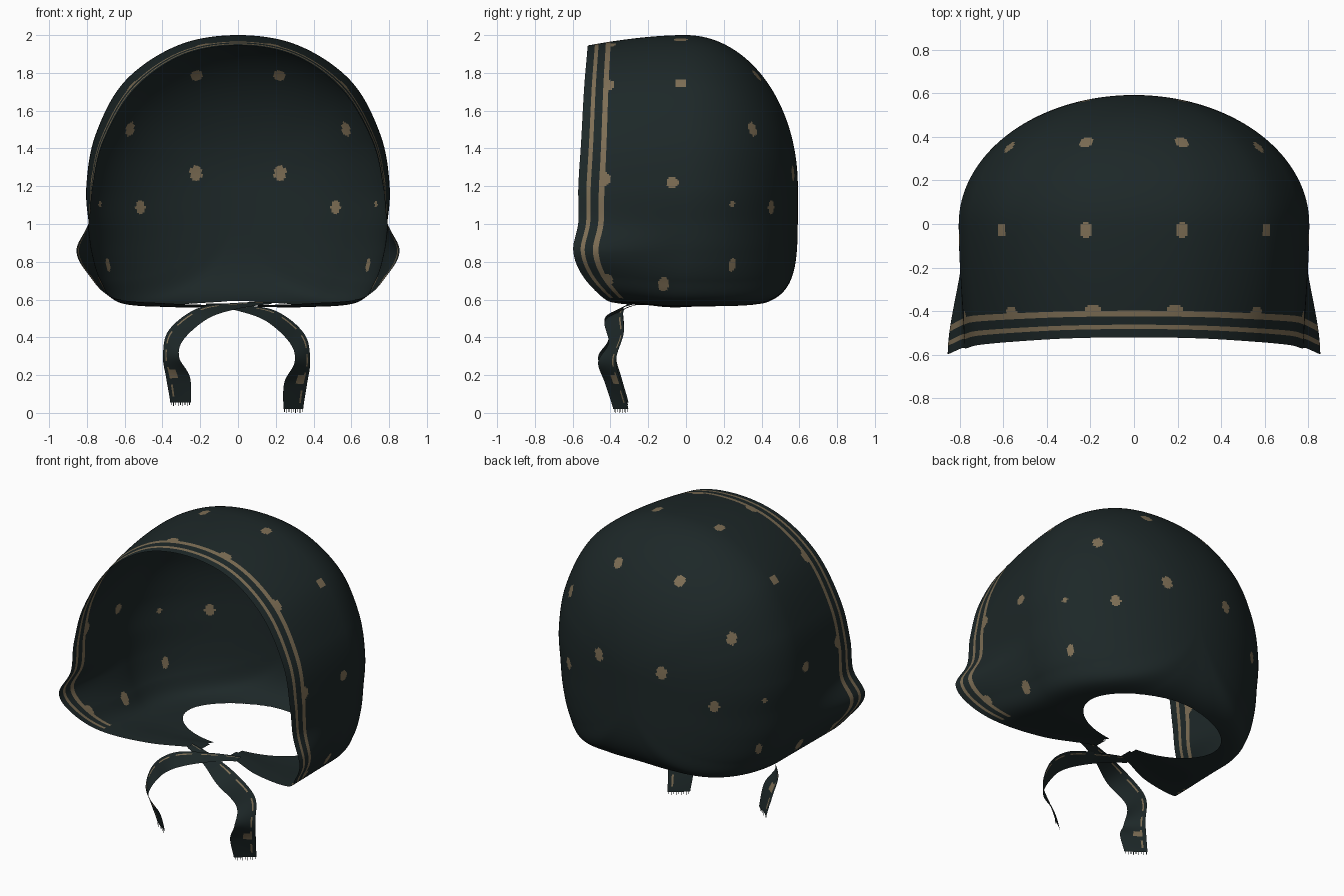
import bpy, bmesh, math
from mathutils import Vector

if "Cube" in bpy.data.objects:
    bpy.data.objects.remove(bpy.data.objects["Cube"])


def material(name, rgb):
    m = bpy.data.materials.new(name)
    m.diffuse_color = (*rgb, 1)
    m.use_nodes = True
    m.node_tree.nodes["Principled BSDF"].inputs["Base Color"].default_value = m.diffuse_color
    return m


CLOTH = material("dark_teal_cloth", (0.0122, 0.0205, 0.021))
TAN = material("tan_print", (0.205, 0.155, 0.09))


def spline(pts, t):
    """Catmull-Rom through control points, t in 0..1."""
    f = t * (len(pts) - 3)
    i = min(int(f), len(pts) - 4)
    f -= i
    a, b, c, d = (Vector(p) for p in pts[i:i + 4])
    return 0.5 * (2 * b + (c - a) * f + (2 * a - 5 * b + 4 * c - d) * f ** 2
                  + (3 * b - a - 3 * c + d) * f ** 3)


def reflected(pts):
    """Pad a half curve with mirrored neighbours so it is smooth at x = 0."""
    flip = lambda p: (-p[0], *p[1:])
    return [flip(pts[1])] + pts + [flip(pts[-2])]


def finish(bm, name):
    mesh = bpy.data.meshes.new(name)
    bm.to_mesh(mesh)
    bm.free()
    mesh.materials.append(CLOTH)
    mesh.materials.append(TAN)
    ob = bpy.data.objects.new(name, mesh)
    bpy.context.collection.objects.link(ob)
    for p in mesh.polygons:
        p.use_smooth = True
    return ob


# ---- hood: rings from the face rim to the back of the head ----
RIM = reflected([(0, -.52, 1.945), (.3, -.525, 1.89), (.55, -.54, 1.71),
                 (.71, -.555, 1.44), (.768, -.57, 1.2), (.79, -.57, 1.01),
                 (.855, -.597, .86), (.79, -.55, .73), (.66, -.44, .61),
                 (.38, -.36, .58), (0, -.21, .57)])
MID = reflected([(0, 2.0), (.32, 1.945), (.6, 1.755), (.755, 1.47), (.803, 1.2),
                 (.79, 1.0), (.772, .85), (.725, .70), (.63, .585),
                 (.35, .56), (0, .56)])
HALF = 250
BACK = 0.592
ZC = 1.2

# row positions measured from the rim; the first rows frame the two stripes
marks = [0, .038, .058, .096, .122]
offsets = []
for a, b in zip(marks, marks[1:]):
    offsets += [a + (b - a) * i / 3 for i in range(3)]
STRIPE_ROWS = (3, 4, 5, 9, 10, 11)
offsets += [.122 + .398 * i / 44 for i in range(45)]
rows_y = [-.52 + o for o in offsets]
rows_y += [BACK * math.sin(math.pi / 2 * i / 96) for i in range(1, 97)]


def hood_point(n, t):
    r, m = spline(RIM, t), spline(MID, t)
    k = min(1, max(0, (n + .52) / .5))
    crown, cheek = (1 - k) ** 1.7, 1 - k * k * (3 - 2 * k)
    f = crown + (cheek - crown) * min(1, max(0, t * 4 - 1.4))
    x, z = m[0] + (r[0] - m[0]) * f, m[1] + (r[2] - m[1]) * f
    y = n + (r[1] + .52) * f
    if n > 0:
        q = min(1, n / BACK)
        wide = math.sqrt(max(0, 1 - q * q))
        low = max(0, 1 - q ** 5) ** .2
        x *= wide
        z = ZC + (z - ZC) * (wide if z > ZC else low)
    return Vector((x, y, z))


bm = bmesh.new()
rings = []
for n in rows_y:
    half = [hood_point(n, j / HALF) for j in range(HALF + 1)]
    full = half + [Vector((-p.x, p.y, p.z)) for p in half[-2:0:-1]]
    rings.append([bm.verts.new(p) for p in full])

# printed dots: x, y, z, radius, height stretch (used on both sides)
DOTS = [(.215, .55, 1.265, .033, 1.25), (.215, .365, 1.785, .034, 1),
        (.215, -.03, 1.97, .033, 1), (.57, .345, 1.5, .03, 1.35),
        (.51, .43, 1.09, .03, 1.2), (.61, -.03, 1.74, .032, 1),
        (.8, -.07, 1.22, .033, 1), (.74, -.115, .675, .028, 2),
        (.19, -.41, 1.97, .04, 1), (.56, -.42, 1.73, .04, 1),
        (.8, -.44, 1.235, .04, 1), (.77, -.42, .69, .034, 1.9),
        (.74, .25, 1.1, .016, 1), (.69, .25, .78, .021, 1.9)]
points = [v.co for v in bm.verts if v.co.x > 0]
dots = []
for x, y, z, rad, tall in DOTS:
    # settle each dot on the nearest spot of the cloth
    target = Vector((x, y, z))
    p = min(points, key=lambda c: (c - target).length_squared)
    dots.append((p.copy(), rad, tall))


def in_dot(c):
    for p, rad, tall in dots:
        d = Vector((abs(c.x), c.y, c.z)) - p
        d.z /= tall
        if d.length_squared < rad * rad:
            return True
    return False


for i in range(len(rings) - 1):
    for j in range(2 * HALF):
        k = (j + 1) % (2 * HALF)
        f = bm.faces.new((rings[i][j], rings[i][k], rings[i + 1][k], rings[i + 1][j]))
        # stripes run round the face and stop under the cheeks
        stripe = i in STRIPE_ROWS and abs(j / HALF - 1) > .2
        if stripe or (i > 8 and in_dot(f.calc_center_median())):
            f.material_index = 1

# neck hole in the underside, with its edge eased onto an oval
HX, HY, HC = .47, .275, .165


def hole_radius(c):
    return math.hypot(c.x / HX, (c.y - HC) / HY)


doomed = [f for f in bm.faces if f.calc_center_median().z < .7
          and hole_radius(f.calc_center_median()) < 1]
touched = {v for f in doomed for v in f.verts}
bmesh.ops.delete(bm, geom=doomed, context='FACES')
for v in touched:
    if v.is_valid and v.link_faces:
        s = hole_radius(v.co)
        v.co.x /= s
        v.co.y = HC + (v.co.y - HC) / s
# open the gap between the two chin flaps
gap = [f for f in bm.faces if f.calc_center_median().z < .7
       and abs(f.calc_center_median().x) < .1 and f.calc_center_median().y < .1]
bmesh.ops.delete(bm, geom=gap, context='FACES')
bmesh.ops.remove_doubles(bm, verts=bm.verts, dist=.0006)
bmesh.ops.recalc_face_normals(bm, faces=bm.faces)
finish(bm, "hood")

# ---- crossed tie ribbons with frayed ends ----
OUTER = [(-.3, -.2, .58), (-.17, -.22, .58), (0, -.27, .572), (.2, -.33, .54),
         (.35, -.33, .42), (.382, -.37, .28), (.365, -.34, .15), (.345, -.305, .02),
         (.34, -.29, -.1)]
INNER = [(-.3, -.25, .57), (-.17, -.27, .57), (0, -.35, .54), (.15, -.43, .485),
         (.275, -.41, .37), (.3, -.465, .27), (.245, -.43, .16), (.24, -.385, .02),
         (.24, -.36, -.1)]
COLUMNS = [0, .15, .23, .5, .8, 1]


def tie(name, side, lift):
    bm = bmesh.new()
    steps = 48
    grid = []
    for i in range(steps + 1):
        a, b = spline(OUTER, i / steps), spline(INNER, i / steps)
        row = []
        for u in COLUMNS:
            p = a.lerp(b, u)
            p.z += lift * i / steps + (.006 if side < 0 else 0)
            p.x *= side
            row.append(bm.verts.new(p))
        grid.append(row)
    for i in range(steps):
        for j in range(len(COLUMNS) - 1):
            f = bm.faces.new((grid[i][j], grid[i + 1][j],
                              grid[i + 1][j + 1], grid[i][j + 1]))
            # dashed line, plus one small patch near the end
            patch = j == 2 and 37 <= i < 40
            f.material_index = 1 if patch or (j == 1 and i % 6 < 4) else 0
    # loose threads along the cut end
    a, b = grid[-1][0].co.copy(), grid[-1][-1].co.copy()
    for k in range(9):
        p, q = a.lerp(b, (k + .3) / 9), a.lerp(b, (k + .6) / 9)
        drop = Vector((0, 0, -.02 if k % 2 else -.014))
        bm.faces.new([bm.verts.new(c) for c in (p, q, q + drop, p + drop)])
    finish(bm, name)


tie("right_tie", 1, 0)
tie("left_tie", -1.04, .03)
